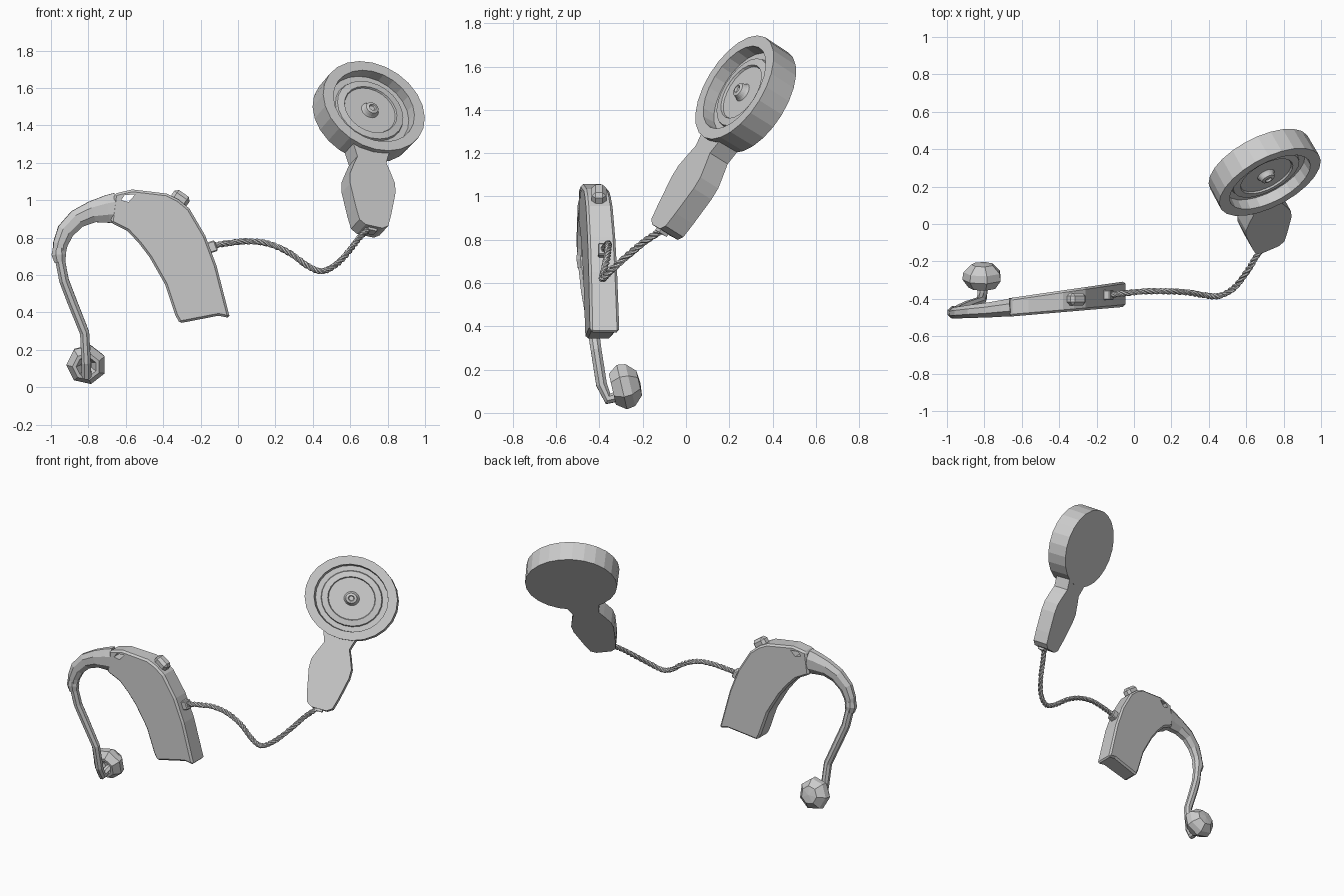
import bpy, bmesh, math
from mathutils import Vector, Matrix

if "Cube" in bpy.data.objects:
    bpy.data.objects.remove(bpy.data.objects["Cube"])


def skin(name, rings, bevel=0.0, matrix=None):
    """Bridge equal-sized rings of points into a capped solid."""
    bm = bmesh.new()
    vr = [[bm.verts.new(p) for p in r] for r in rings]
    n = len(vr[0])
    for a, b in zip(vr, vr[1:]):
        for i in range(n):
            j = (i + 1) % n
            bm.faces.new((a[i], a[j], b[j], b[i]))
    bm.faces.new(vr[0])
    bm.faces.new(vr[-1])
    bmesh.ops.remove_doubles(bm, verts=bm.verts, dist=1e-5)
    bmesh.ops.recalc_face_normals(bm, faces=bm.faces)
    me = bpy.data.meshes.new(name)
    bm.to_mesh(me)
    bm.free()
    ob = bpy.data.objects.new(name, me)
    bpy.context.collection.objects.link(ob)
    if matrix:
        ob.matrix_world = matrix
    if bevel:
        m = ob.modifiers.new("bevel", 'BEVEL')
        m.width, m.segments, m.angle_limit = bevel, 1, math.radians(40)
    return ob


def lathe(name, profile, sides, matrix, squash=1.0):
    rings = [[(max(r, 1e-6) * math.cos(2 * math.pi * i / sides),
               max(r, 1e-6) * math.sin(2 * math.pi * i / sides) * squash, h)
              for i in range(sides)] for r, h in profile]
    return skin(name, rings, matrix=matrix)


def frames(path, ref):
    """Parallel-transported (point, side, up) frames along a path."""
    out, s = [], Vector(ref)
    for i, p in enumerate(path):
        t = (path[min(i + 1, len(path) - 1)] - path[max(i - 1, 0)]).normalized()
        s = (s - t * s.dot(t)).normalized()
        out.append((p, s, t.cross(s)))
    return out


def tube(name, path, radii, sides, ref=(0, 1, 0)):
    """radii: (along ref, across ref) for each point."""
    rings = []
    for (p, s, u), (a, b) in zip(frames([Vector(p) for p in path], ref), radii):
        rings.append([p + s * a * math.cos(2 * math.pi * (i + .5) / sides)
                      + u * b * math.sin(2 * math.pi * (i + .5) / sides)
                      for i in range(sides)])
    return skin(name, rings)


def smooth_path(pts, steps):
    """Catmull-Rom through the points."""
    p = [Vector(q) for q in pts]
    p = [2 * p[0] - p[1]] + p + [2 * p[-1] - p[-2]]
    out = []
    for a, b, c, d in zip(p, p[1:], p[2:], p[3:]):
        for k in range(steps):
            t = k / steps
            out.append(.5 * (2 * b + (c - a) * t + (2 * a - 5 * b + 4 * c - d) * t * t
                             + (3 * b - a - 3 * c + d) * t ** 3))
    return out + [p[-2]]


def box(name, loc, size, tilt=0.0, bevel=0.0, base=None):
    x, y, z = (s / 2 for s in size)
    rings = [[(-x, -y, h), (x, -y, h), (x, y, h), (-x, y, h)] for h in (-z, z)]
    m = Matrix.Translation(loc) @ Matrix.Rotation(tilt, 4, 'Y')
    return skin(name, rings, bevel, base @ m if base else m)


# Ear-hook processor body: side outline, tapering and leaning in y
outline = [(-.68, .88), (-.66, 1.035), (-.565, 1.057), (-.38, 1.035), (-.32, 1.005), (-.26, .955),
           (-.175, .81), (-.115, .65), (-.043, .37), (-.105, .382), (-.312, .342),
           (-.335, .385), (-.39, .55), (-.473, .695), (-.53, .77), (-.59, .834)]


def body_y(x, side):
    return -.375 + .115 * (x + .05) + side * (.068 + .03 * (x + .05))


body = skin("processor_body", [[(x, body_y(x, s), z) for x, z in outline]
                               for s in (-1, 1)], bevel=.012)

# Small opening through the upper front of the body
cutter = skin("opening_cutter", [[(x, y, z) for x, z in
              ((-.625, 1.0), (-.605, 1.028), (-.55, 1.03), (-.585, .99))]
              for y in (-.7, -.2)])
cutter.hide_render = True
cutter.hide_viewport = True
cut = body.modifiers.new("opening", 'BOOLEAN')
cut.object = cutter
cut.solver = 'EXACT'

# Top button and cable socket
box("top_button", (-.318, -.402, .995), (.10, .068, .10), math.radians(35), .018)
box("cable_socket", (-.14, -.38, .75), (.05, .055, .06), math.radians(-20), .006)

# Curved ear hook
tube("ear_hook",
     [(-.655, -.446, .957), (-.70, -.451, .952), (-.78, -.46, .937), (-.86, -.466, .90),
      (-.922, -.472, .835), (-.95, -.474, .765), (-.957, -.474, .71)],
     [(.052, .088), (.048, .08), (.043, .062), (.038, .055), (.034, .05), (.032, .042), (.03, .036)], 8)
# Collar where tube meets hook
tube("hook_collar", [(-.957, -.474, .745), (-.958, -.473, .71), (-.953, -.472, .67)],
     [(.032, .036), (.036, .042), (.03, .032)], 8)
# Sound tube down to the earbud
tube("sound_tube",
     [(-.957, -.473, .71), (-.93, -.458, .57), (-.89, -.44, .465), (-.82, -.415, .29),
      (-.812, -.39, .13), (-.81, -.36, .065), (-.81, -.28, .085)],
     [(.028, .03)] * 3 + [(.027, .027)] * 2 + [(.028, .028)] * 2, 8, (1, 0, 0))

# Mushroom-shaped earbud
bud_axis = Vector((0, .95, .22)).to_track_quat('Z', 'Y').to_matrix().to_4x4()
lathe("earbud", [(0, .055), (.03, .05), (.055, .005), (.075, .005), (.108, .05), (.102, .09),
                 (.06, .132), (0, .138)], 7,
      Matrix.Translation((-.81, -.345, .108)) @ bud_axis)

# Headpiece frame: n = disc normal, u = from paddle tip to disc
n = Vector((.43, -.765, .478)).normalized()
u = Vector((-.02, .37, .61))
u = (u - n * u.dot(n)).normalized()
v = u.cross(n)
head = Matrix.Translation((.727, .224, 1.504)) @ Matrix((v, u, n)).transposed().to_4x4()

# Slightly oval headpiece with recessed rings and central pin
lathe("headpiece_disc",
      [(0, -.138), (.298, -.138), (.301, 0), (.24, 0), (.235, -.06), (.20, -.06),
       (.195, -.045), (.155, -.04), (.15, -.05), (.05, -.05), (.044, -.04),
       (.036, -.02), (.02, -.015), (.015, -.025), (0, -.025)], 24, head, .9)

# Flat paddle below the disc (half widths along its length)
half = [(.05, -.738), (.085, -.715), (.105, -.64), (.134, -.50), (.134, -.44),
        (.105, -.365), (.085, -.32), (.115, -.22)]
shape = [(x - .008, y) for x, y in half + [(-x, y) for x, y in reversed(half)]]
skin("paddle", [[(x, y, h) for x, y in shape] for h in (-.137, -.03)], matrix=head)
box("paddle_plug", (-.008, -.738, -.07), (.05, .03, .045), base=head)

# Twisted cable: three strands wound round a smooth path
route = [(-.14, -.38, .755), (-.05, -.37, .77), (.06, -.36, .78), (.17, -.36, .765),
         (.28, -.365, .715), (.37, -.38, .65), (.45, -.385, .62), (.53, -.345, .66),
         (.60, -.26, .735), (.65, -.18, .80), (.705, -.10, .85)]
core = frames(smooth_path(route, 14), (0, 1, 0))
for k in range(3):
    strand = []
    for i, (p, s, w) in enumerate(core):
        a = i * .55 + k * 2 * math.pi / 3
        strand.append(p + (s * math.cos(a) + w * math.sin(a)) * .009)
    tube("cable_strand", strand, [(.0085, .0085)] * len(strand), 6)
